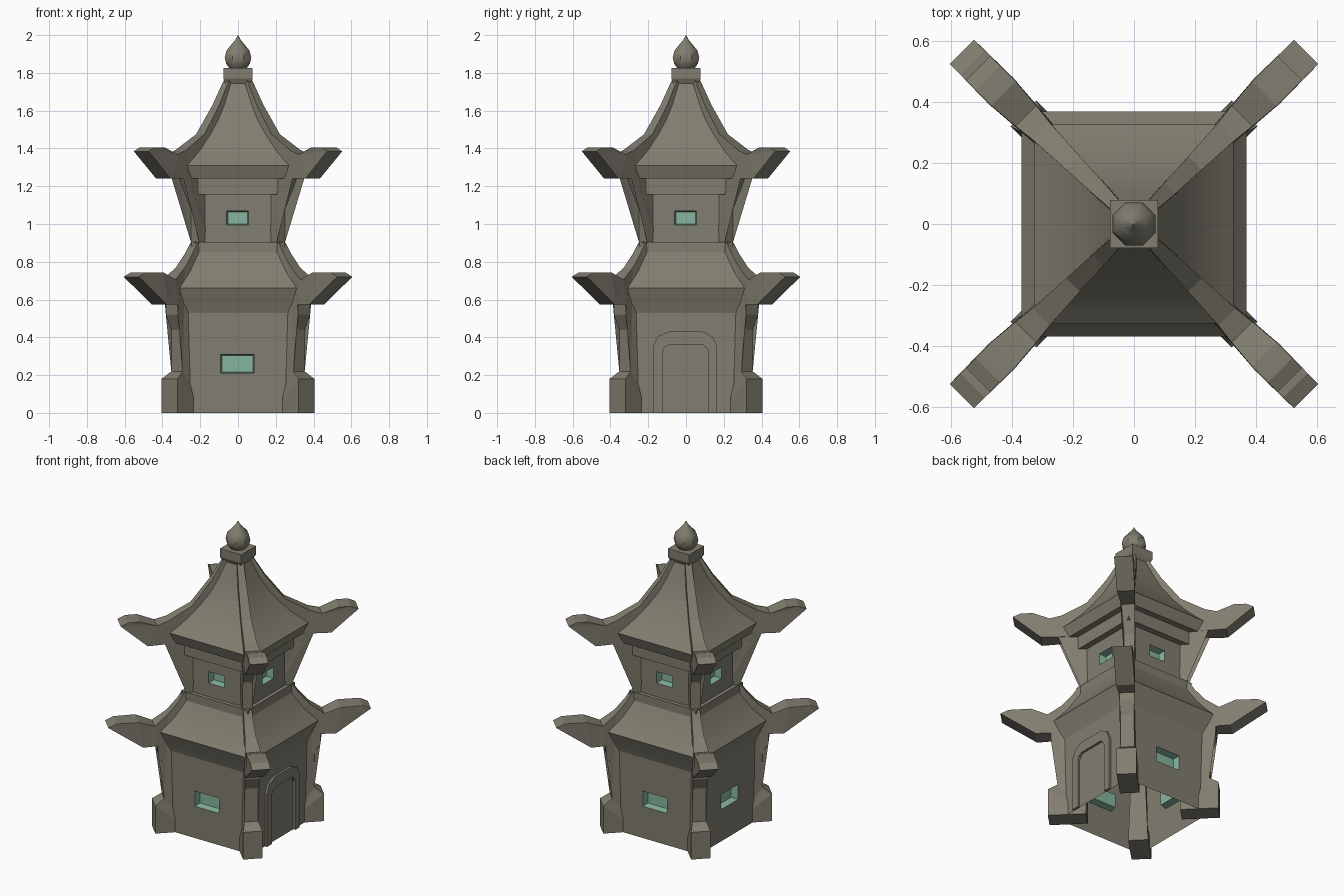
import bpy, bmesh
from math import pi, cos, sin
from mathutils import Matrix

cube = bpy.data.objects.get("Cube")
if cube:
    bpy.data.objects.remove(cube, do_unlink=True)


def material(name, rgb):
    m = bpy.data.materials.new(name)
    m.use_nodes = True
    m.diffuse_color = (*rgb, 1)
    bsdf = m.node_tree.nodes["Principled BSDF"]
    bsdf.inputs["Base Color"].default_value = (*rgb, 1)
    bsdf.inputs["Roughness"].default_value = 0.9
    return m


STONE = material("weathered stone", (0.22, 0.205, 0.16))
GLASS = material("pale green glass", (0.24, 0.47, 0.35))
SIDES = ["front", "right_hand", "back", "left_hand"]


def finish(name, bm, turn=0, smooth=False, fix=False):
    if fix:
        bmesh.ops.recalc_face_normals(bm, faces=bm.faces)
    bm.transform(Matrix.Rotation(turn, 4, "Z"))
    mesh = bpy.data.meshes.new(name)
    bm.to_mesh(mesh)
    bm.free()
    mesh.materials.append(STONE)
    mesh.materials.append(GLASS)
    ob = bpy.data.objects.new(name, mesh)
    bpy.context.collection.objects.link(ob)
    if smooth:
        bpy.ops.object.select_all(action="DESELECT")
        ob.select_set(True)
        bpy.context.view_layer.objects.active = ob
        bpy.ops.object.shade_smooth_by_angle(angle=pi / 4.5)
    return ob


def loft(name, profile, sides=4, bottom=True, top=True, smooth=False):
    """Stack rings of (half width, height); four sides give a square plan."""
    bm = bmesh.new()
    grow = 1 / cos(pi / 4) if sides == 4 else 1
    rings = []
    for w, z in profile:
        angles = [2 * pi * (i + 0.5) / sides for i in range(sides)]
        rings.append([bm.verts.new((w * grow * cos(a), w * grow * sin(a), z)) for a in angles])
    for a, b in zip(rings, rings[1:]):
        for i in range(sides):
            j = (i + 1) % sides
            bm.faces.new((a[i], a[j], b[j], b[i]))
    if bottom:
        bm.faces.new(rings[0][::-1])
    if top:
        bm.faces.new(rings[-1])
    return finish(name, bm, smooth=smooth)


def wall(name, w, z0, z1, turn, window=None):
    """Flat wall, with an optional recessed window (x0, x1, z0, z1)."""
    bm = bmesh.new()

    def rect(x0, x1, low, high, y):
        return [bm.verts.new(p) for p in ((x0, y, low), (x1, y, low), (x1, y, high), (x0, y, high))]

    outer = rect(-w, w, z0, z1, -w)
    if window is None:
        bm.faces.new(outer)
    else:
        x0, x1, low, high = window
        t = 0.006
        edge = rect(x0, x1, low, high, -w)
        pane = rect(x0 + t, x1 - t, low + t, high - t, 0.045 - w)
        for a, b, mat in ((outer, edge, 0), (edge, pane, 1)):
            for i in range(4):
                j = (i + 1) % 4
                bm.faces.new((a[i], a[j], b[j], b[i])).material_index = mat
        bm.faces.new(pane).material_index = 1
    return finish(name, bm, turn)


def corner(name, profile, turn):
    """Diagonal post and horn: outline of (distance, height, half thickness)."""
    bm = bmesh.new()
    left = [bm.verts.new((d - h, d + h, z)) for d, z, h in profile]
    right = [bm.verts.new((d + h, d - h, z)) for d, z, h in profile]
    n = len(profile)
    for i in range(n):
        j = (i + 1) % n
        bm.faces.new((left[i], left[j], right[j], right[i]))
    caps = [bm.faces.new(left), bm.faces.new(right[::-1])]
    bmesh.ops.triangulate(bm, faces=caps)
    return finish(name, bm, turn, fix=True)


# Walls: the doorway side is plain below, every other side has a window
LOWER_W, UPPER_W = 0.32, 0.22
for i, side in enumerate(SIDES):
    turn = -i * pi / 2
    low_window = None if side == "left_hand" else (-0.092, 0.085, 0.21, 0.31)
    wall("lower_wall_" + side, LOWER_W, 0, 0.53, turn, low_window)
    wall("upper_wall_" + side, UPPER_W, 0.9, 1.24, turn, (-0.06, 0.055, 0.995, 1.07))

# Roofs and trims
loft("lower_roof", [(0.32, 0.53), (0.332, 0.565), (0.35, 0.61), (0.37, 0.66),
                    (0.335, 0.7), (0.295, 0.757), (0.245, 0.85)],
     bottom=False, top=False, smooth=True)
loft("lower_roof_collar", [(0.245, 0.85), (0.245, 0.905)], bottom=False)
loft("frieze", [(0.26, 1.155), (0.26, 1.24)])
loft("upper_roof", [(0.3, 1.24), (0.327, 1.31), (0.29, 1.345), (0.245, 1.395),
                    (0.19, 1.47), (0.145, 1.545), (0.108, 1.63), (0.064, 1.75)], smooth=True)
loft("roof_cap", [(0.064, 1.74), (0.078, 1.77), (0.078, 1.825)])
loft("finial", [(0.045, 1.82), (0.068, 1.848), (0.076, 1.88), (0.066, 1.918),
                (0.038, 1.95), (0.014, 1.977), (0.001, 2.0)], sides=8, smooth=True)

# Corner posts with upswept horns and ridges
lower_post = [(0.2, 0, 0.042), (0.363, 0, 0.042), (0.363, 0.18, 0.042), (0.323, 0.22, 0.03),
              (0.323, 0.44, 0.03), (0.35, 0.52, 0.032), (0.35, 0.573, 0.035), (0.415, 0.573, 0.04),
              (0.565, 0.72, 0.04), (0.53, 0.743, 0.04), (0.435, 0.743, 0.042), (0.365, 0.705, 0.034),
              (0.305, 0.77, 0.024), (0.26, 0.845, 0.02), (0.235, 0.9, 0.018), (0.2, 0.9, 0.018)]
upper_post = [(0.17, 0.9, 0.022), (0.226, 0.9, 0.022), (0.226, 1.077, 0.022), (0.282, 1.24, 0.03),
              (0.395, 1.24, 0.038), (0.512, 1.385, 0.04), (0.48, 1.406, 0.04), (0.428, 1.406, 0.04),
              (0.355, 1.368, 0.034), (0.305, 1.39, 0.028), (0.2, 1.475, 0.022), (0.117, 1.63, 0.018),
              (0.062, 1.76, 0.014), (0.04, 1.76, 0.014), (0.06, 1.6, 0.018), (0.15, 1.35, 0.022)]
for i in range(4):
    corner(f"lower_corner_post_{i + 1}", lower_post, i * pi / 2)
    corner(f"upper_corner_post_{i + 1}", upper_post, i * pi / 2)

# Arched door frame on the left-hand side
bm = bmesh.new()
outer = [(-0.175, 0), (-0.175, 0.35), (-0.15, 0.405), (-0.09, 0.43),
         (0.09, 0.43), (0.14, 0.405), (0.165, 0.35), (0.165, 0)]
inner = [(-0.125, 0), (-0.125, 0.32), (-0.115, 0.345), (-0.09, 0.36),
         (0.09, 0.36), (0.108, 0.345), (0.12, 0.32), (0.12, 0)]
front, back = -LOWER_W - 0.015, -LOWER_W + 0.002
strips = [[bm.verts.new((x, y, z)) for x, z in line]
          for line, y in ((outer, back), (outer, front), (inner, front), (inner, back))]
for k, a in enumerate(strips):
    b = strips[(k + 1) % 4]
    for i in range(len(a) - 1):
        bm.faces.new((a[i], a[i + 1], b[i + 1], b[i]))
for end in (0, -1):
    bm.faces.new([s[end] for s in strips])
finish("door_frame", bm, pi / 2, fix=True)
